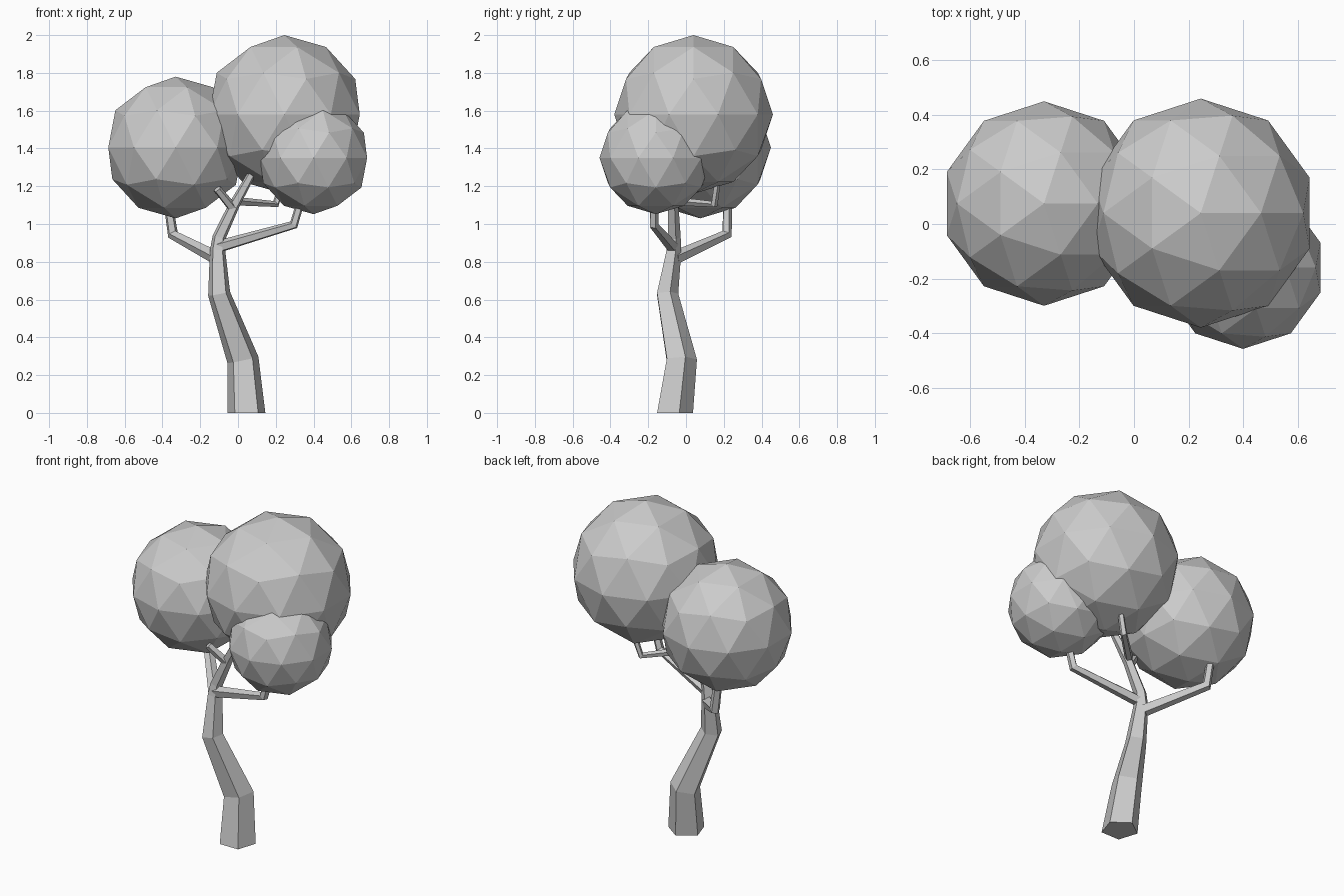
import bpy, bmesh, math
from mathutils import Vector

if "Cube" in bpy.data.objects:
    bpy.data.objects.remove(bpy.data.objects["Cube"])


def limb(name, path, sides=5, flat_start=False):
    """Tapered faceted tube along path of (x, y, z, radius)."""
    pts = [Vector(p[:3]) for p in path]
    bm = bmesh.new()
    rings = []
    for i, (p, spec) in enumerate(zip(pts, path)):
        t = Vector((0, 0, 0))
        if i > 0:
            t += (p - pts[i - 1]).normalized()
        if i < len(pts) - 1:
            t += (pts[i + 1] - p).normalized()
        if flat_start and i == 0:
            t = Vector((0, 0, 1))
        q = Vector((0, 0, 1)).rotation_difference(t.normalized())
        ring = []
        for k in range(sides):
            a = math.pi / 2 + 2 * math.pi * k / sides
            ring.append(bm.verts.new(p + q @ Vector((math.cos(a), math.sin(a), 0)) * spec[3]))
        rings.append(ring)
    for a, b in zip(rings, rings[1:]):
        for k in range(sides):
            n = (k + 1) % sides
            bm.faces.new((a[k], a[n], b[n], b[k]))
    bm.faces.new(rings[0][::-1])
    bm.faces.new(rings[-1])
    mesh = bpy.data.meshes.new(name)
    bm.to_mesh(mesh)
    bm.free()
    bpy.context.collection.objects.link(bpy.data.objects.new(name, mesh))


def foliage(name, centre, radius):
    bpy.ops.mesh.primitive_ico_sphere_add(subdivisions=2, radius=radius, location=centre)
    bpy.context.object.name = name


# Crooked five-sided trunk, continuing up into the centre of the crown
limb("trunk", [(0.045, -0.068, 0, 0.105), (0.026, -0.03, 0.28, 0.088),
               (-0.1, -0.103, 0.63, 0.062), (-0.108, -0.068, 0.86, 0.043),
               (-0.1, -0.065, 0.93, 0.037), (-0.02, -0.07, 1.1, 0.03),
               (0.075, -0.09, 1.27, 0.022)], flat_start=True)

# Two main side branches, each with an elbow
limb("left_branch", [(-0.11, -0.06, 0.82, 0.038), (-0.345, 0.215, 0.945, 0.03),
                     (-0.375, 0.22, 1.14, 0.024)])
limb("right_branch", [(-0.1, -0.07, 0.88, 0.034), (0.295, -0.17, 0.995, 0.026),
                      (0.335, -0.17, 1.13, 0.022)])

# Small upper twigs
limb("front_twig", [(-0.025, -0.07, 1.08, 0.026), (-0.11, -0.13, 1.185, 0.022)])
limb("back_twig", [(-0.015, -0.06, 1.12, 0.024), (0.2, 0.15, 1.105, 0.02),
                   (0.235, 0.165, 1.22, 0.018)])

# Faceted foliage clumps
foliage("foliage_large", (0.245, 0.04, 1.58), 0.42)
foliage("foliage_left", (-0.33, 0.075, 1.405), 0.375)
foliage("foliage_small", (0.4, -0.16, 1.35), 0.298)
